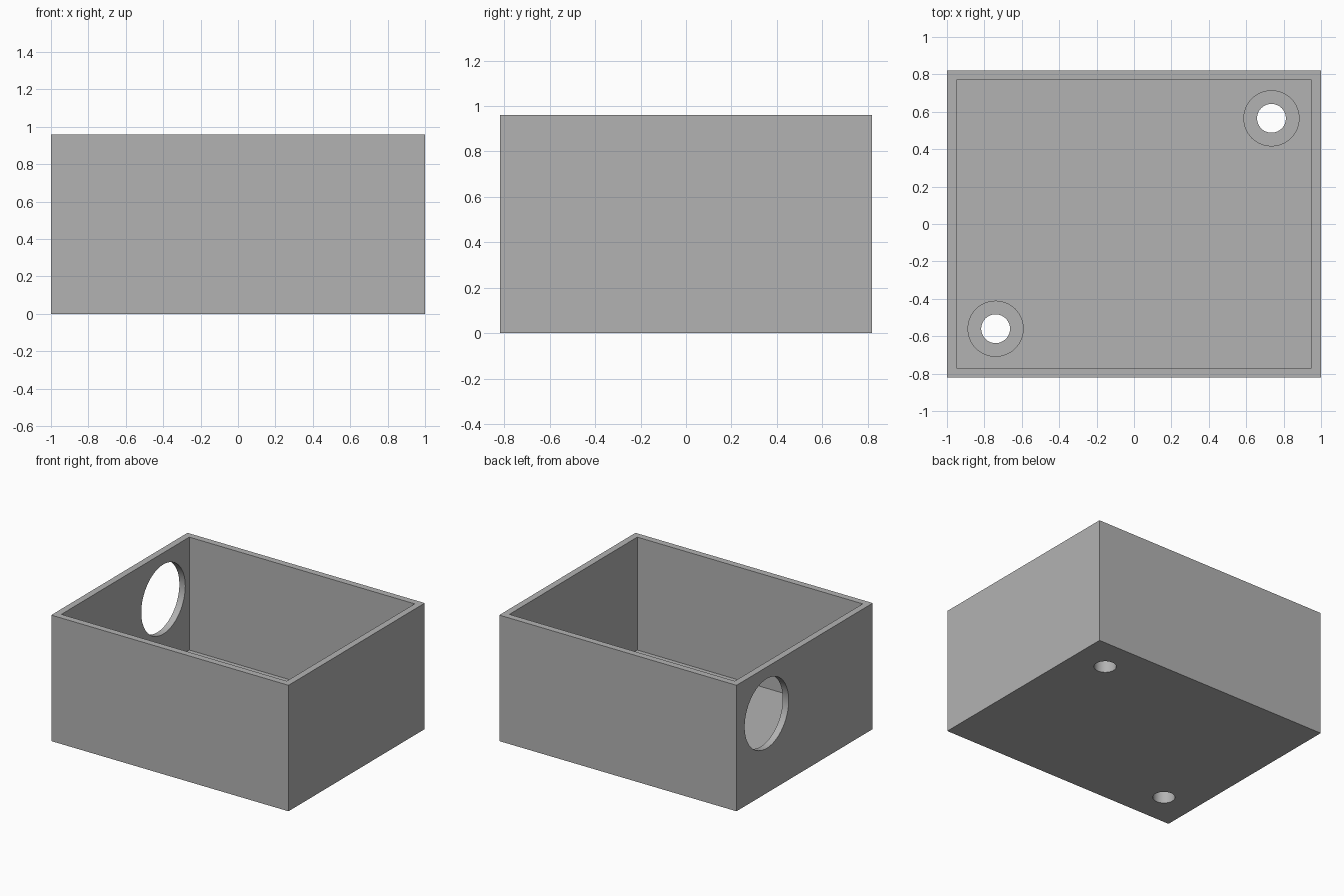
import bpy
import math

old = bpy.data.objects.get("Cube")
if old:
    bpy.data.objects.remove(old, do_unlink=True)

WIDTH, DEPTH, HEIGHT = 2.0, 1.64, 0.96
WALL, FLOOR = 0.05, 0.10
POST_TOP, POST_R, BORE_R = 0.22, 0.15, 0.077
POSTS = [(0.735, 0.565), (-0.74, -0.56)]

grey = bpy.data.materials.new("plain grey")
grey.use_nodes = True
colour = (0.45, 0.45, 0.45, 1)
grey.diffuse_color = colour
grey.node_tree.nodes["Principled BSDF"].inputs["Base Color"].default_value = colour


def block(name, size, bottom):
    bpy.ops.mesh.primitive_cube_add(size=1, location=(0, 0, bottom + size[2] / 2))
    ob = bpy.context.object
    ob.name = name
    ob.scale = size
    bpy.ops.object.transform_apply(location=True, rotation=False, scale=True)
    ob.data.materials.append(grey)
    return ob


def cylinder(name, radius, length, centre, rotation=(0, 0, 0)):
    bpy.ops.mesh.primitive_cylinder_add(vertices=64, radius=radius, depth=length,
                                        location=centre, rotation=rotation)
    ob = bpy.context.object
    ob.name = name
    ob.data.materials.append(grey)
    return ob


def combine(target, tool, operation):
    mod = target.modifiers.new(operation.title(), "BOOLEAN")
    mod.operation = operation
    mod.solver = "EXACT"
    mod.object = tool
    bpy.context.view_layer.objects.active = target
    bpy.ops.object.modifier_apply(modifier=mod.name)
    bpy.data.objects.remove(tool, do_unlink=True)


# Open box with thin walls and a thicker floor
box = block("open_box", (WIDTH, DEPTH, HEIGHT), 0)
cavity = block("cavity_cutter", (WIDTH - 2 * WALL, DEPTH - 2 * WALL, HEIGHT), FLOOR)
combine(box, cavity, "DIFFERENCE")

# Round opening in the side wall
opening = cylinder("opening_cutter", 0.265, 4 * WALL,
                   (-WIDTH / 2 + WALL / 2, 0.457, 0.606), (0, math.pi / 2, 0))
combine(box, opening, "DIFFERENCE")

# Two mounting posts on opposite corners, bored through the floor
for x, y in POSTS:
    start = FLOOR / 2
    post = cylinder("mounting_post", POST_R, POST_TOP - start,
                    (x, y, (POST_TOP + start) / 2))
    combine(box, post, "UNION")
    bore = cylinder("bore_cutter", BORE_R, 1, (x, y, 0.2))
    combine(box, bore, "DIFFERENCE")

# Smooth round walls, sharp box edges
bpy.ops.object.select_all(action="DESELECT")
box.select_set(True)
bpy.context.view_layer.objects.active = box
bpy.ops.object.shade_smooth_by_angle(angle=math.radians(30))
